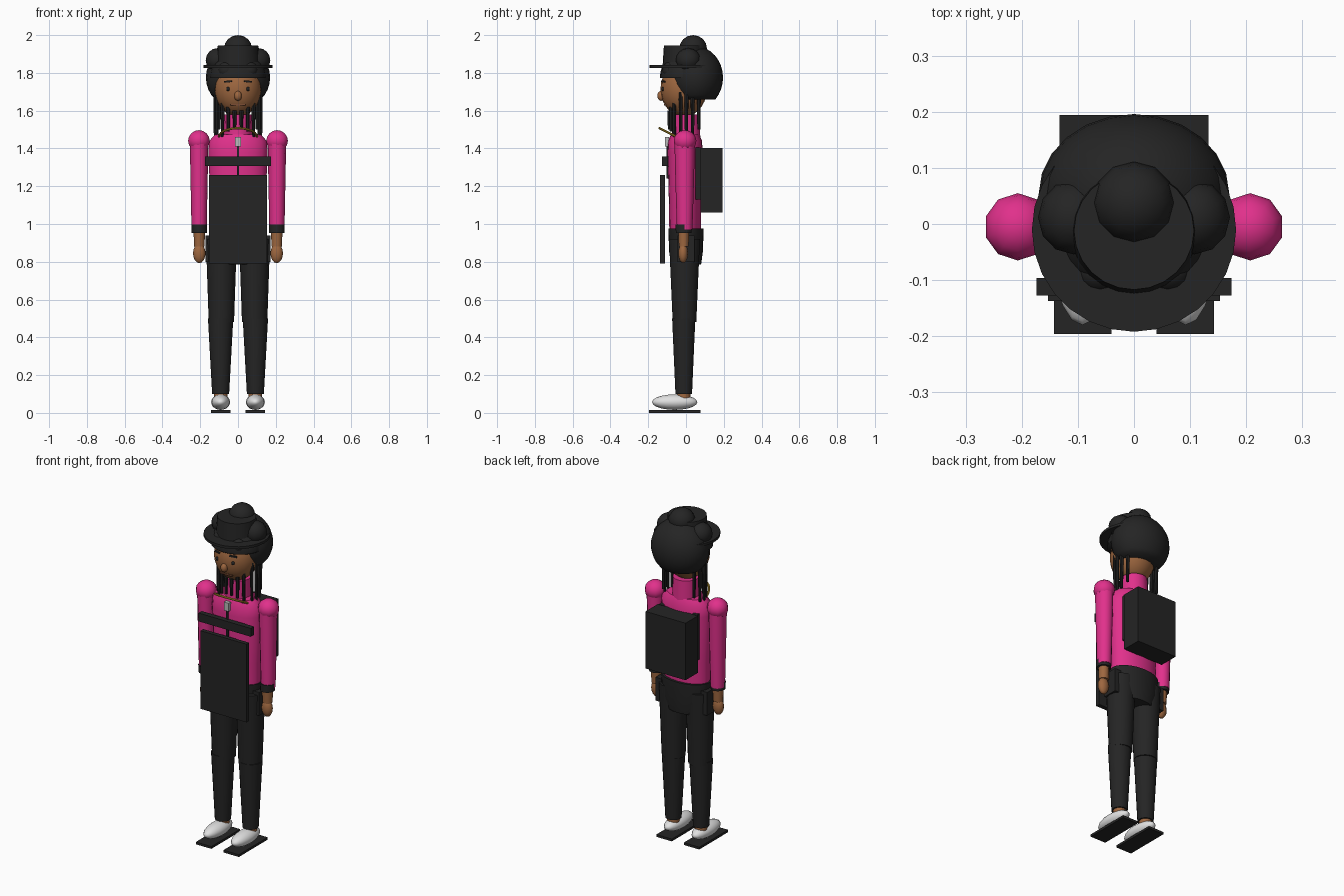
import bpy, bmesh, math
from mathutils import Vector

cube = bpy.data.objects.get("Cube")
if cube:
    bpy.data.objects.remove(cube, do_unlink=True)


def material(name, r, g, b):
    m = bpy.data.materials.new(name)
    m.use_nodes = True
    m.diffuse_color = (r, g, b, 1)
    m.node_tree.nodes["Principled BSDF"].inputs["Base Color"].default_value = (r, g, b, 1)
    return m


BLACK = material("soft black", 0.018, 0.018, 0.018)
PINK = material("hot pink", 0.75, 0.03, 0.26)
SKIN = material("brown skin", 0.34, 0.135, 0.05)
LIP = material("dark brown lip", 0.2, 0.075, 0.035)
WHITE = material("shoe white", 0.75, 0.75, 0.75)
SILVER = material("silver", 0.5, 0.5, 0.5)
GOLD = material("gold", 0.5, 0.32, 0.03)


def finish(name, mat, smooth=True):
    ob = bpy.context.object
    ob.name = name
    ob.data.materials.append(mat)
    if smooth:
        bpy.ops.object.shade_smooth_by_angle(angle=math.radians(40))
    return ob


def box(name, mat, x, y, z):
    """Box from (min, max) ranges."""
    bpy.ops.mesh.primitive_cube_add(size=1, location=[sum(r) / 2 for r in (x, y, z)])
    bpy.context.object.scale = [r[1] - r[0] for r in (x, y, z)]
    return finish(name, mat, False)


def ball(name, mat, loc, radii, seg=16, rings=10):
    bpy.ops.mesh.primitive_uv_sphere_add(segments=seg, ring_count=rings, radius=1, location=loc)
    bpy.context.object.scale = radii
    return finish(name, mat)


def loft(name, mat, x, y, sections, seg=16):
    """Upright body from (z, x radius, y radius) cross-sections."""
    bm = bmesh.new()
    rings = []
    for z, rx, ry in sections:
        rings.append([bm.verts.new((x + rx * math.cos(a), y + ry * math.sin(a), z))
                      for a in [math.tau * i / seg for i in range(seg)]])
    for low, high in zip(rings, rings[1:]):
        for i in range(seg):
            j = (i + 1) % seg
            bm.faces.new((low[i], low[j], high[j], high[i]))
    bm.faces.new(rings[0][::-1])
    bm.faces.new(rings[-1])
    mesh = bpy.data.meshes.new(name)
    bm.to_mesh(mesh)
    bm.free()
    ob = bpy.data.objects.new(name, mesh)
    bpy.context.collection.objects.link(ob)
    bpy.ops.object.select_all(action='DESELECT')
    ob.select_set(True)
    bpy.context.view_layer.objects.active = ob
    return finish(name, mat)


def cut(ob, co, normal):
    """Slice off the side the normal points to, and cap it."""
    bm = bmesh.new()
    bm.from_mesh(ob.data)
    inv = ob.matrix_basis.inverted()
    n = Vector(normal) * 1
    local_n = Vector([n[i] * ob.scale[i] for i in range(3)]).normalized()
    res = bmesh.ops.bisect_plane(bm, geom=bm.verts[:] + bm.edges[:] + bm.faces[:],
                                 plane_co=inv @ Vector(co), plane_no=local_n, clear_outer=True)
    edges = [e for e in res["geom_cut"] if isinstance(e, bmesh.types.BMEdge)]
    bmesh.ops.contextual_create(bm, geom=edges)
    bm.to_mesh(ob.data)
    bm.free()


# Limbs, mirrored
for s, side in ((1, "left"), (-1, "right")):
    def span(a, b):
        return tuple(sorted((s * a, s * b)))

    # Feet and legs
    box(side + "_sole", BLACK, span(0.04, 0.143), (-0.196, 0.078), (0, 0.014))
    ball(side + "_shoe", WHITE, (s * 0.092, -0.06, 0.057), (0.05, 0.12, 0.041))
    loft(side + "_ankle", SKIN, s * 0.092, -0.012, [(0.06, 0.036, 0.036), (0.12, 0.036, 0.036)], 12)
    loft(side + "_lower_leg", BLACK, s * 0.092, -0.012, [(0.1, 0.045, 0.045), (0.5, 0.067, 0.063)], 14)
    loft(side + "_upper_leg", BLACK, s * 0.088, -0.008, [(0.48, 0.067, 0.064), (0.92, 0.082, 0.084)], 14)
    box(side + "_pocket", BLACK, span(0.13, 0.172), (-0.045, 0.045), (0.8, 0.94))

    # Arms and hands
    ball(side + "_shoulder", PINK, (s * 0.207, -0.005, 1.44), (0.06, 0.06, 0.057), 10, 8)
    loft(side + "_sleeve", PINK, s * 0.206, -0.007, [(0.97, 0.04, 0.041), (1.22, 0.045, 0.049), (1.43, 0.049, 0.054)], 12)
    loft(side + "_cuff", BLACK, s * 0.205, -0.012, [(0.953, 0.041, 0.042), (0.997, 0.042, 0.043)], 12)
    loft(side + "_wrist", SKIN, s * 0.205, -0.012, [(0.88, 0.028, 0.027), (0.96, 0.03, 0.03)], 10)
    ball(side + "_hand", SKIN, (s * 0.205, -0.015, 0.845), (0.033, 0.026, 0.052), 12, 8)

    # Facial features
    ball(side + "_eye", BLACK, (s * 0.052, -0.122, 1.715), (0.011, 0.008, 0.011), 10, 6)
    brow = box(side + "_eyebrow", BLACK, span(0.03, 0.072), (-0.125, -0.11), (1.75, 1.759))
    brow.rotation_euler = (0, s * 0.08, s * 0.35)

    # Side buns, hair locks under the hat, backpack straps
    ball(side + "_bun", BLACK, (s * 0.108, 0.012, 1.868), (0.063, 0.066, 0.063), 12, 8)
    ball(side + "_fringe_lock", BLACK, (s * 0.06, -0.085, 1.815), (0.045, 0.04, 0.045), 12, 8)
    box(side + "_backpack_strap", BLACK, span(0.095, 0.125), (0.05, 0.08), (1.13, 1.405))

    # Hanging braids
    for i, (x, y, top, bottom) in enumerate([
            (0.018, -0.088, 1.6, 1.5), (0.052, -0.078, 1.62, 1.49),
            (0.082, -0.062, 1.67, 1.46), (0.112, -0.028, 1.7, 1.47),
            (0.12, 0.002, 1.7, 1.45), (0.117, 0.035, 1.7, 1.47),
            (0.102, 0.068, 1.7, 1.5)]):
        loft(f"{side}_braid_{i + 1}", BLACK, s * x, y, [(bottom, 0.008, 0.008), (top, 0.011, 0.011)], 8)

# Torso, hips and collar
loft("hips", BLACK, 0, 0, [(0.785, 0.12, 0.08), (0.86, 0.15, 0.09), (0.975, 0.152, 0.093)], 20)
loft("sweater_body", PINK, 0, -0.005, [(0.93, 0.143, 0.083), (1.1, 0.145, 0.085),
     (1.38, 0.157, 0.093), (1.44, 0.152, 0.09), (1.475, 0.12, 0.075)], 20)
loft("turtleneck", PINK, 0, 0, [(1.45, 0.076, 0.076), (1.58, 0.072, 0.072)], 16)

# Head
ball("head", SKIN, (0, -0.012, 1.715), (0.125, 0.123, 0.147), 20, 14)
ball("nose", SKIN, (0, -0.132, 1.678), (0.02, 0.02, 0.026), 12, 8)
box("mouth", LIP, (-0.04, 0.04), (-0.116, -0.105), (1.628, 1.636))

# Hair: flat-bottomed back volume and a cap over the forehead
back = ball("back_hair", BLACK, (0, 0.053, 1.775), (0.17, 0.143, 0.165), 24, 16)
cut(back, (0, 0, 1.66), (0, 0, -1))
cut(back, (0, -0.07, 1.7), (0, -1, 0))
cap = ball("front_hair", BLACK, (0, -0.008, 1.775), (0.15, 0.13, 0.14), 24, 16)
cut(cap, (0, 0, 1.772), (0, 0, -1))
ball("top_bun", BLACK, (0, 0.038, 1.93), (0.074, 0.073, 0.07), 12, 8)

# Hat
loft("hat_brim", BLACK, 0, -0.01, [(1.827, 0.182, 0.182), (1.842, 0.182, 0.182)], 28)
loft("hat_crown", BLACK, 0, -0.012, [(1.835, 0.115, 0.112), (1.945, 0.107, 0.105)], 24)

# Necklace and pendant
bpy.ops.mesh.primitive_torus_add(location=(0, -0.052, 1.462), rotation=(-0.47, 0, 0), major_radius=0.1,
                                 minor_radius=0.006, major_segments=28, minor_segments=8)
finish("necklace", GOLD)
box("pendant", SILVER, (-0.015, 0.015), (-0.112, -0.09), (1.41, 1.46))
box("front_zip", BLACK, (-0.006, 0.006), (-0.104, -0.09), (1.24, 1.415))

# Chest strap, apron and backpack
box("chest_strap", BLACK, (-0.174, 0.174), (-0.127, -0.096), (1.307, 1.357))
box("apron", BLACK, (-0.153, 0.153), (-0.137, -0.112), (0.79, 1.26))
box("backpack", BLACK, (-0.133, 0.133), (0.076, 0.194), (1.06, 1.403))
